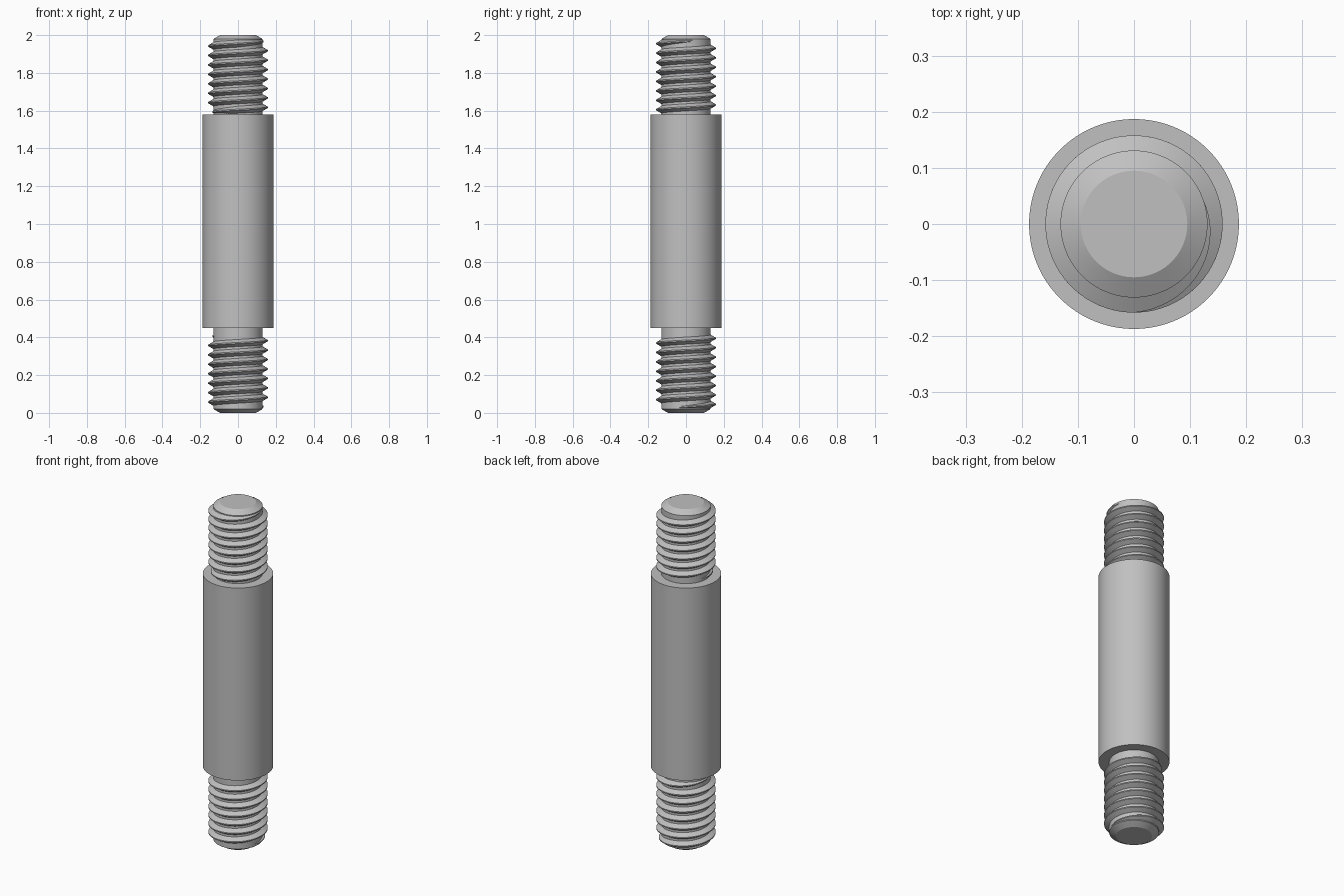
import bpy
import bmesh
from math import cos, sin, pi, radians

cube = bpy.data.objects.get("Cube")
if cube:
    bpy.data.objects.remove(cube, do_unlink=True)

# One plain steel colour
GREY = (0.53, 0.53, 0.53, 1.0)
steel = bpy.data.materials.new("steel grey")
steel.diffuse_color = GREY
steel.use_nodes = True
steel.node_tree.nodes["Principled BSDF"].inputs["Base Color"].default_value = GREY

ROOT, CREST, TIP, BODY = 0.131, 0.158, 0.095, 0.187
PITCH = 0.05
STEPS = 72            # thread sections per turn
FADE = radians(108)   # angle over which the thread runs out


def finish(name, bm):
    bmesh.ops.recalc_face_normals(bm, faces=bm.faces)
    mesh = bpy.data.meshes.new(name)
    bm.to_mesh(mesh)
    bm.free()
    mesh.materials.append(steel)
    obj = bpy.data.objects.new(name, mesh)
    bpy.context.collection.objects.link(obj)
    bpy.ops.object.select_all(action='DESELECT')
    bpy.context.view_layer.objects.active = obj
    obj.select_set(True)
    bpy.ops.object.shade_smooth_by_angle(angle=radians(25))
    return obj


def lathe(name, profile, segments=96):
    """Revolve (radius, height) points around z and cap both ends."""
    bm = bmesh.new()
    rings = [[bm.verts.new((r * cos(2 * pi * i / segments),
                            r * sin(2 * pi * i / segments), z))
              for i in range(segments)] for r, z in profile]
    for low, high in zip(rings, rings[1:]):
        for i in range(segments):
            j = (i + 1) % segments
            bm.faces.new((low[i], low[j], high[j], high[i]))
    bm.faces.new(rings[0][::-1])
    bm.faces.new(rings[-1])
    return finish(name, bm)


def thread(name, angle, z, turns):
    """Right-handed ridge rising from angle and z, sinking into the core at both ends."""
    bm = bmesh.new()
    # Trapezoid section as (radius, offset along the axis), slightly sunk in the core
    base, top = PITCH * 0.39, PITCH / 16
    section = [(ROOT - 0.001, -base), (CREST, -top), (CREST, top), (ROOT - 0.001, base)]
    full = 2 * pi * turns
    count = round((full + 2 * FADE) / (2 * pi) * STEPS)
    rings = []
    for k in range(count + 1):
        a = -FADE + (full + 2 * FADE) * k / count
        sink = max(0, -a, a - full) / FADE * (CREST - ROOT)
        height = z + PITCH * a / (2 * pi)
        rings.append([bm.verts.new(((r - sink) * cos(angle + a),
                                    (r - sink) * sin(angle + a), height + dz))
                      for r, dz in section])
    for p, q in zip(rings, rings[1:]):
        for i in range(4):
            j = (i + 1) % 4
            bm.faces.new((p[i], p[j], q[j], q[i]))
    bm.faces.new(rings[0])
    bm.faces.new(rings[-1])
    return finish(name, bm)


# Shank: chamfered thread cores with the thick plain body between them
lathe("stud_shank", [(TIP, 0), (ROOT, 0.021), (ROOT, 0.45), (BODY, 0.45),
                     (BODY, 1.58), (ROOT, 1.58), (ROOT, 1.979), (TIP, 2)])

# Helical threads on both ends
thread("lower_thread", pi / 2, 0.045, 7)
thread("upper_thread", -pi / 2, 1.605, 7)
